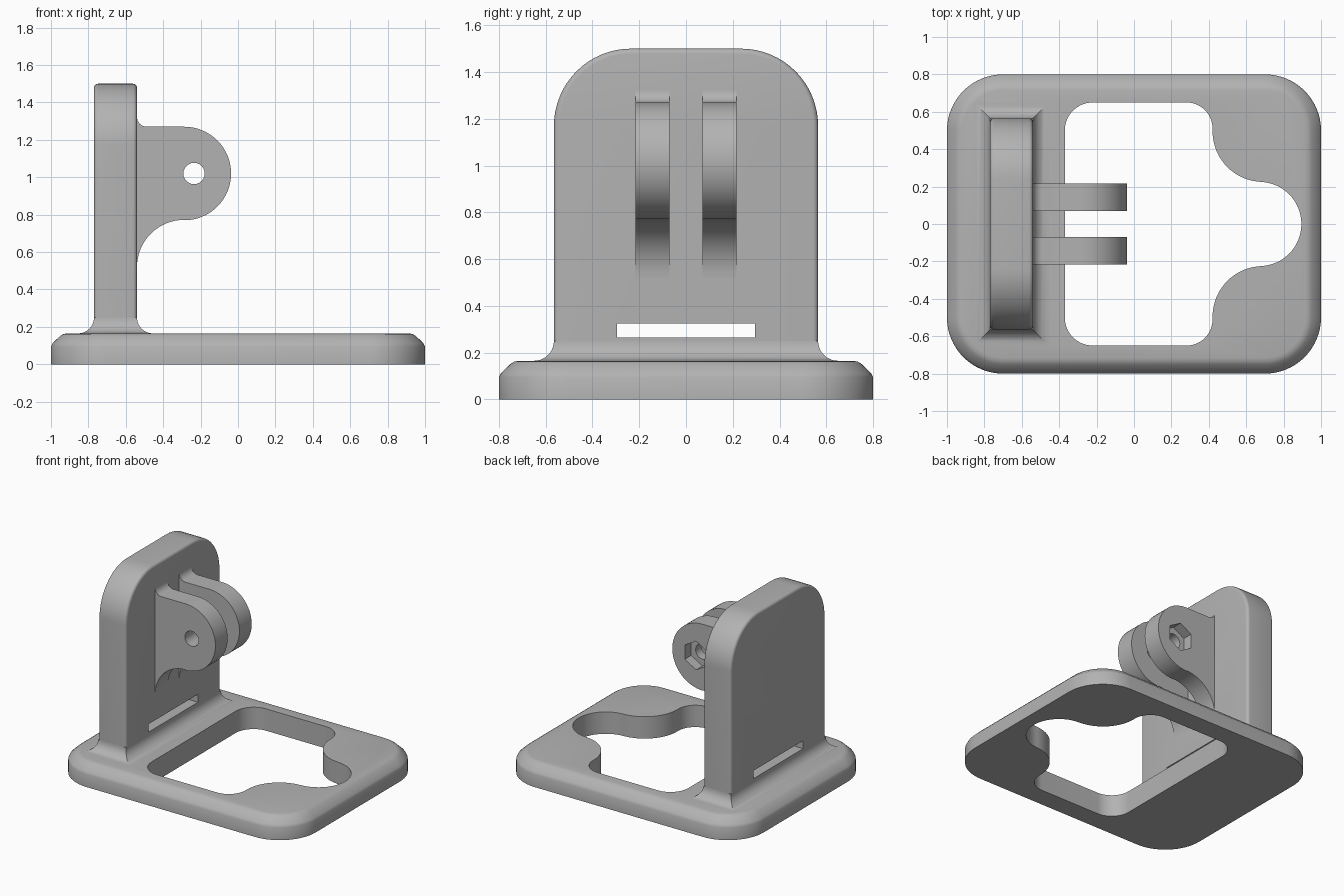
import bpy, bmesh, math
from math import cos, sin, radians

if "Cube" in bpy.data.objects:
    bpy.data.objects.remove(bpy.data.objects["Cube"], do_unlink=True)

grey = bpy.data.materials.new("plain grey")
grey.use_nodes = True
grey.diffuse_color = (0.45, 0.45, 0.45, 1)
grey.node_tree.nodes["Principled BSDF"].inputs["Base Color"].default_value = grey.diffuse_color


def arc(cx, cy, r, start, end, steps=16):
    """Points along an arc, angles in degrees."""
    angles = [radians(start + (end - start) * i / steps) for i in range(steps + 1)]
    return [(cx + r * cos(a), cy + r * sin(a)) for a in angles]


def mirror_y(points):
    """Close a half profile by mirroring it over the first axis."""
    return points + [(x, -y) for x, y in reversed(points) if abs(y) > 1e-5]


def loft(name, rings):
    """Skin equal rings of 3D points and cap both ends."""
    bm = bmesh.new()
    loops = [[bm.verts.new(p) for p in ring] for ring in rings]
    n = len(loops[0])
    for a, b in zip(loops, loops[1:]):
        for i in range(n):
            j = (i + 1) % n
            bm.faces.new((a[i], a[j], b[j], b[i]))
    bm.faces.new(loops[0][::-1])
    bm.faces.new(loops[-1])
    bmesh.ops.recalc_face_normals(bm, faces=bm.faces)
    mesh = bpy.data.meshes.new(name)
    bm.to_mesh(mesh)
    bm.free()
    mesh.materials.append(grey)
    obj = bpy.data.objects.new(name, mesh)
    bpy.context.collection.objects.link(obj)
    return obj


def activate(obj):
    bpy.ops.object.select_all(action='DESELECT')
    obj.select_set(True)
    bpy.context.view_layer.objects.active = obj


def cut(obj, cutter):
    """Subtract the cutter, then discard it."""
    cutter.hide_render = True
    mod = obj.modifiers.new("cut", 'BOOLEAN')
    mod.operation, mod.solver, mod.object = 'DIFFERENCE', 'EXACT', cutter
    activate(obj)
    bpy.ops.object.modifier_apply(modifier=mod.name)
    bpy.data.objects.remove(cutter, do_unlink=True)


def flat(points, z):
    return [(x, y, z) for x, y in points]


def upright(points, y):
    return [(x, y, z) for x, z in points]


# Base slab with rounded corners and a softened upper rim
def base_outline(inset):
    r = 0.3 - inset
    return mirror_y(arc(0.7, 0.5, r, 0, 90) + arc(-0.7, 0.5, r, 90, 180))


rim = [(0, 0), (0, 0.095), (0.008, 0.112), (0.05, 0.152), (0.065, 0.161), (0.085, 0.165)]
base = loft("base", [flat(base_outline(d), z) for d, z in rim])

# Keyhole-like opening through the base
opening = mirror_y(arc(0.67, 0, 0.225, 0, 90) + arc(0.69, 0.495, 0.27, 270, 180)
                   + arc(0.28, 0.51, 0.14, 0, 90) + arc(-0.22, 0.5, 0.15, 90, 180))
cut(base, loft("opening_cutter", [flat(opening, -0.1), flat(opening, 0.3)]))

# Upright plate with rounded shoulders and softened edges
HALF_WIDTH, TOP, SHOULDER = 0.565, 1.5, 0.33
BACK, FRONT, SOFT = -0.77, -0.54, 0.022


def plate_outline(inset):
    y, z, r = HALF_WIDTH - SHOULDER, TOP - SHOULDER, SHOULDER - inset
    shoulders = arc(y, z, r, 0, 90) + arc(-y, z, r, 90, 180)
    edge = HALF_WIDTH - inset
    return shoulders + [(-edge, 0.1), (edge, 0.1)]


soft = [(SOFT * (1 - sin(radians(a))), SOFT * (1 - cos(radians(a)))) for a in range(0, 91, 18)]
sections = [(d, BACK + x) for d, x in soft] + [(d, FRONT - x) for d, x in reversed(soft)]
plate = loft("upright_plate", [[(x, y, z) for y, z in plate_outline(d)] for d, x in sections])

# Strap slot through the plate
slot = [(y, z) for y, z in ((-0.295, 0.265), (0.295, 0.265), (0.295, 0.325), (-0.295, 0.325))]
cut(plate, loft("slot_cutter", [[(x, y, z) for y, z in slot] for x in (-1, 0)]))

# Concave fillet between plate and base, mitred at the corners
FILLET = 0.085


def fillet_ring(angle):
    d, z = FILLET * (1 - cos(angle)), 0.25 - FILLET * sin(angle)
    x0, x1, y = BACK - d, FRONT + d, HALF_WIDTH + d
    return [(x0, -y, z), (x1, -y, z), (x1, y, z), (x0, y, z)]


fillet = [fillet_ring(radians(a)) for a in range(0, 91, 9)]
fillet.append([(x, y, 0.14) for x, y, z in fillet[-1]])
foot_fillet = loft("foot_fillet", fillet)

# Pair of hinge lugs, each blended into the plate
lug_profile = ([(-0.6, 0.52)] + arc(-0.288, 0.52, 0.252, 180, 90)
               + arc(-0.287, 1.02, 0.25, -90, 90, 32)
               + arc(-0.488, 1.322, 0.052, 270, 180, 8) + [(-0.6, 1.322)])
bolt_hole = arc(-0.235, 1.02, 0.057, 0, 345, 23)
nut_recess = arc(-0.235, 1.02, 0.108, 30, 330, 5)
lugs = []
for name, y0, y1 in (("front_lug", -0.216, -0.07), ("rear_lug", 0.07, 0.216)):
    lug = loft(name, [upright(lug_profile, y0), upright(lug_profile, y1)])
    cut(lug, loft("bolt_cutter", [upright(bolt_hole, y0 - 0.05), upright(bolt_hole, y1 + 0.05)]))
    lugs.append(lug)

# Hexagonal nut seat on the outer side of the rear lug
cut(lugs[1], loft("nut_cutter", [upright(nut_recess, 0.14), upright(nut_recess, 0.3)]))

# Smooth the curved faces and keep the hard edges
for part in [base, plate, foot_fillet] + lugs:
    activate(part)
    bpy.ops.object.shade_smooth_by_angle(angle=radians(30))
